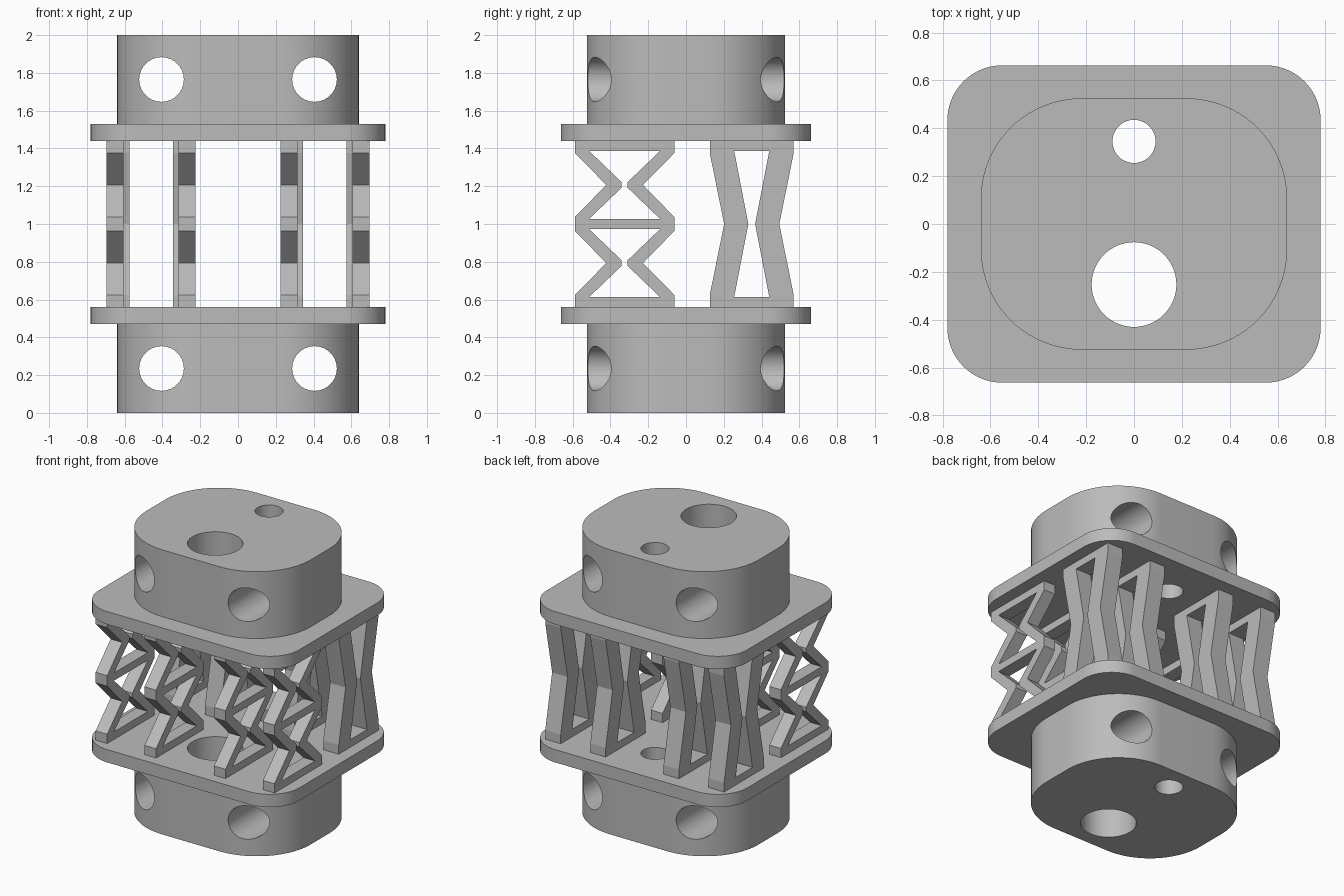
import bpy, bmesh
from math import pi, sin, cos, radians
from mathutils import Matrix, Vector

cube = bpy.data.objects.get("Cube")
if cube:
    bpy.data.objects.remove(cube, do_unlink=True)

grey = bpy.data.materials.new("plain grey")
grey.use_nodes = True
colour = (0.5, 0.5, 0.5, 1)
grey.diffuse_color = colour
grey.node_tree.nodes["Principled BSDF"].inputs["Base Color"].default_value = colour

# Maps profile axes (u, v, depth) to world (y, z, x)
SIDEWAYS = Matrix(((0, 0, 1, 0), (1, 0, 0, 0), (0, 1, 0, 0), (0, 0, 0, 1)))


def arc(cx, cy, r, start, sweep, steps):
    return [(cx + r * cos(start + sweep * i / steps),
             cy + r * sin(start + sweep * i / steps)) for i in range(steps + 1)]


def circle(cx, cy, r):
    return arc(cx, cy, r, 0, 2 * pi, 64)[:-1]


def rounded_rect(hx, hy, r):
    corners = ((1, 1), (-1, 1), (-1, -1), (1, -1))
    return [p for i, (sx, sy) in enumerate(corners)
            for p in arc(sx * (hx - r), sy * (hy - r), r, i * pi / 2, pi / 2, 20)]


def extrude_profile(name, loops, depth, matrix, smooth=False):
    """Extrude an outline (first loop) with holes (other loops) about its centre."""
    curve = bpy.data.curves.new(name, "CURVE")
    curve.dimensions, curve.fill_mode, curve.extrude = "2D", "BOTH", depth / 2
    for loop in loops:
        spline = curve.splines.new("POLY")
        spline.points.add(len(loop) - 1)
        for point, (u, v) in zip(spline.points, loop):
            point.co = (u, v, 0, 1)
        spline.use_cyclic_u = True
    temp = bpy.data.objects.new(name + " profile", curve)
    bpy.context.scene.collection.objects.link(temp)
    bpy.context.view_layer.update()
    graph = bpy.context.evaluated_depsgraph_get()
    mesh = bpy.data.meshes.new_from_object(temp.evaluated_get(graph))
    bpy.data.objects.remove(temp, do_unlink=True)
    bm = bmesh.new()
    bm.from_mesh(mesh)
    bmesh.ops.remove_doubles(bm, verts=bm.verts, dist=1e-5)
    bmesh.ops.transform(bm, matrix=matrix, verts=bm.verts)
    bmesh.ops.recalc_face_normals(bm, faces=bm.faces)
    bm.to_mesh(mesh)
    bm.free()
    mesh.materials.clear()
    mesh.materials.append(grey)
    obj = bpy.data.objects.new(name, mesh)
    bpy.context.scene.collection.objects.link(obj)
    finish(mesh, smooth)
    return obj


def finish(mesh, smooth):
    if smooth:
        mesh.shade_smooth()
        mesh.set_sharp_from_angle(angle=radians(30))
    else:
        mesh.shade_flat()


def drill(obj, x, z, r):
    """Cut a round hole from front to back."""
    cutter = extrude_profile("cutter", [circle(0, 0, r)], 3,
                             Matrix.Translation((x, 0, z)) @ Matrix.Rotation(pi / 2, 4, "X"))
    cutter.hide_render = True
    mod = obj.modifiers.new("hole", "BOOLEAN")
    mod.operation, mod.solver, mod.object = "DIFFERENCE", "EXACT", cutter
    bpy.context.view_layer.update()
    graph = bpy.context.evaluated_depsgraph_get()
    mesh = bpy.data.meshes.new_from_object(obj.evaluated_get(graph))
    obj.modifiers.clear()
    obj.data = mesh
    bpy.data.objects.remove(cutter, do_unlink=True)
    finish(mesh, True)


# End blocks: a drilled hub and a wider plate, sharing two vertical holes
bores = [circle(0, 0.345, 0.09), circle(0, -0.253, 0.177)]
for level, hub_z, plate_z in (("lower", 0.235, 0.515), ("upper", 1.765, 1.485)):
    hub = extrude_profile(level + "_hub", [rounded_rect(0.64, 0.525, 0.42)] + bores,
                          0.47, Matrix.Translation((0, 0, hub_z)), True)
    for x in (-0.405, 0.405):
        drill(hub, x, hub_z, 0.118)
    extrude_profile(level + "_plate", [rounded_rect(0.78, 0.663, 0.23)] + bores,
                    0.09, Matrix.Translation((0, 0, plate_z)), True)


def mirrored(half, centre):
    """Close a right-hand outline by mirroring it in u; heights are about z = 1."""
    return ([(centre + u, 1 + v) for u, v in half]
            + [(centre - u, 1 + v) for u, v in reversed(half)])


# Front springs: two stacked zigzag cells
zig = [(0.263, -0.44), (0.263, -0.375), (0.097, -0.207), (0.263, -0.037),
       (0.263, 0.037), (0.097, 0.207), (0.263, 0.375), (0.263, 0.44)]
cell = [(0.188, -0.18), (0.016, -0.015), (0.016, 0.015), (0.188, 0.18)]
zig_loops = [mirrored(zig, -0.325)]
for offset in (-0.207, 0.207):
    zig_loops.append(mirrored([(u, v + offset) for u, v in cell], -0.325))

# Back springs: one tall waisted cell
waist_loops = [
    mirrored([(0.222, -0.44), (0.222, -0.375), (0.146, 0), (0.222, 0.375), (0.222, 0.44)], 0.348),
    mirrored([(0.093, -0.387), (0.018, 0), (0.093, 0.387)], 0.348)]

for side, sign in (("left", 1), ("right", -1)):
    for place, front_x, back_x in (("inner", 0.27, 0.285), ("outer", 0.65, 0.635)):
        extrude_profile(f"front_{side}_{place}_spring", zig_loops, 0.09,
                        Matrix.Translation((sign * front_x, 0, 0)) @ SIDEWAYS)
        extrude_profile(f"back_{side}_{place}_spring", waist_loops, 0.12,
                        Matrix.Translation((sign * back_x, 0, 0)) @ SIDEWAYS)
